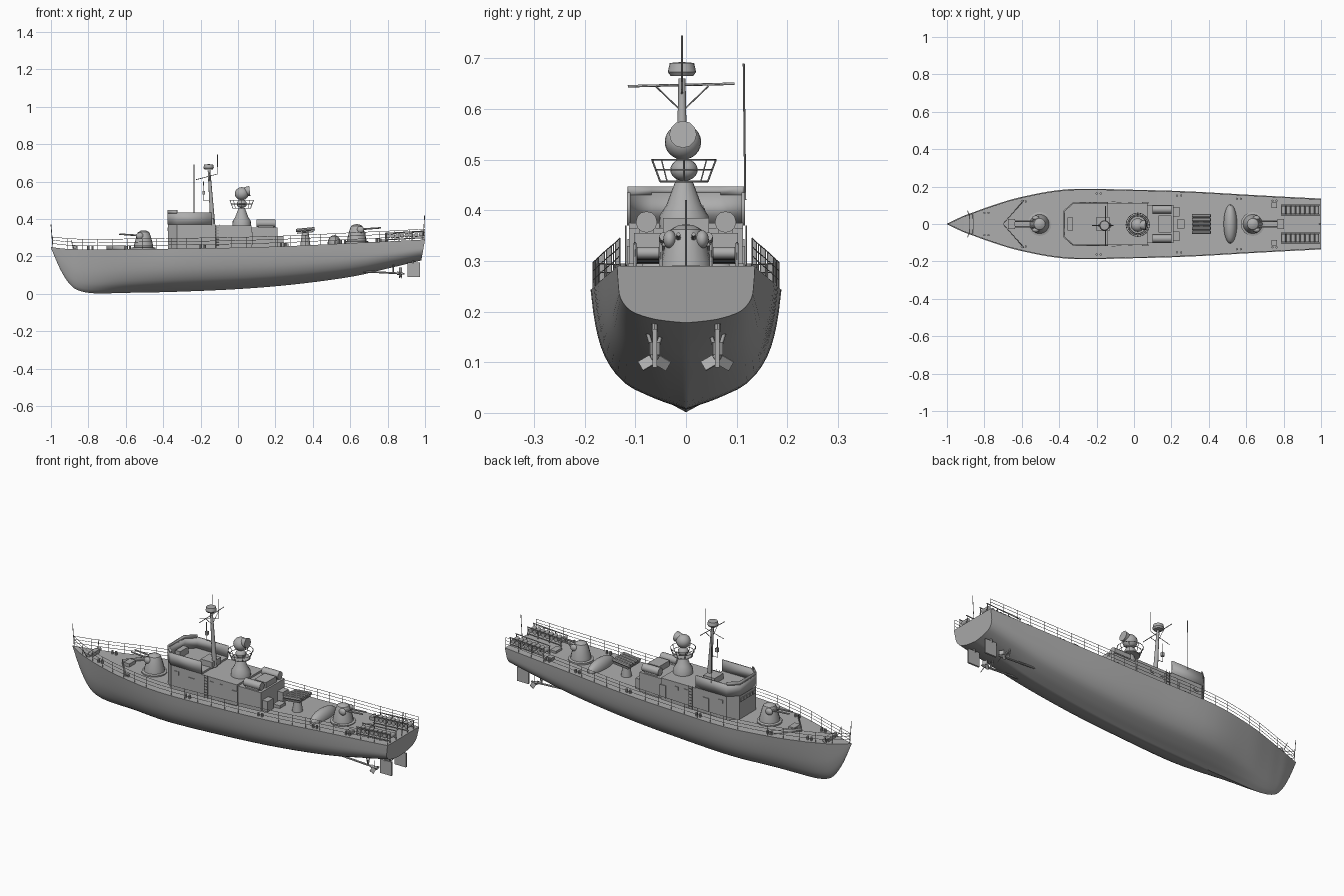
import bpy, bmesh, math
from mathutils import Vector, Matrix

cube = bpy.data.objects.get("Cube")
if cube:
    bpy.data.objects.remove(cube)

grey = bpy.data.materials.new("hull_grey")
grey.use_nodes = True
grey.diffuse_color = (0.42, 0.42, 0.42, 1)
grey.node_tree.nodes["Principled BSDF"].inputs["Base Color"].default_value = grey.diffuse_color
SIDES = (-1, 1)


def link(name, data):
    obj = bpy.data.objects.new(name, data)
    bpy.context.collection.objects.link(obj)
    data.materials.append(grey)
    return obj


def finish(name, bm):
    bmesh.ops.recalc_face_normals(bm, faces=bm.faces)
    mesh = bpy.data.meshes.new(name)
    bm.to_mesh(mesh)
    bm.free()
    return link(name, mesh)


def box(name, x, y, z, size, tilt=0):
    """Box centred on x, y with its underside at z."""
    bm = bmesh.new()
    m = Matrix.Translation((x, y, z + size[2] / 2)) @ Matrix.Rotation(tilt, 4, 'Y')
    bmesh.ops.create_cube(bm, size=1, matrix=m @ Matrix.Diagonal((*size, 1)))
    return finish(name, bm)


def rod(name, a, b, r0, r1=None, n=12):
    """Tapered cylinder from point a to point b."""
    a, b = Vector(a), Vector(b)
    turn = (b - a).to_track_quat('Z', 'Y').to_matrix().to_4x4()
    bm = bmesh.new()
    bmesh.ops.create_cone(bm, cap_ends=True, segments=n, radius1=r0, radius2=r0 if r1 is None else r1,
                          depth=(b - a).length, matrix=Matrix.Translation((a + b) / 2) @ turn)
    return finish(name, bm)


def ball(name, centre, size):
    bm = bmesh.new()
    bmesh.ops.create_uvsphere(bm, u_segments=20, v_segments=12, radius=1,
                              matrix=Matrix.Translation(centre) @ Matrix.Diagonal((*size, 1)))
    return finish(name, bm)


def wires(name, lines, r=0.0013):
    cu = bpy.data.curves.new(name, 'CURVE')
    cu.dimensions = '3D'
    cu.bevel_depth, cu.bevel_resolution = r, 0
    for pts in lines:
        sp = cu.splines.new('POLY')
        sp.points.add(len(pts) - 1)
        for p, co in zip(sp.points, pts):
            p.co = (*co, 1)
    return link(name, cu)


def prism(name, outline, z0, z1):
    bm = bmesh.new()
    face = bm.faces.new([bm.verts.new((x, y, z0)) for x, y in outline])
    top = bmesh.ops.extrude_face_region(bm, geom=[face])["geom"]
    bmesh.ops.translate(bm, vec=(0, 0, z1 - z0), verts=[v for v in top if isinstance(v, bmesh.types.BMVert)])
    return finish(name, bm)


def wall(name, line, z0, z1, thick):
    bm = bmesh.new()
    cols = [[bm.verts.new((x, y, z)) for z in (z0, z1)] for x, y in line]
    for a, b in zip(cols, cols[1:]):
        bm.faces.new((a[0], b[0], b[1], a[1]))
    mod = finish(name, bm).modifiers.new("thickness", 'SOLIDIFY')
    mod.thickness, mod.offset = thick, 0


def lathe(name, x, y, z, profile, n=20):
    bm = bmesh.new()
    vs = [bm.verts.new((x + r, y, z + h)) for r, h in profile]
    es = [bm.edges.new(p) for p in zip(vs, vs[1:])]
    bmesh.ops.spin(bm, geom=vs + es, cent=(x, y, z), axis=(0, 0, 1), angle=math.tau, steps=n)
    bmesh.ops.remove_doubles(bm, verts=bm.verts, dist=0.0002)
    return finish(name, bm)


def smooth_rows(rows, n):
    """Catmull-Rom resampling of rows of numbers."""
    out = []
    for i in range(len(rows) - 1):
        quad = [rows[max(0, i - 1)], rows[i], rows[i + 1], rows[min(len(rows) - 1, i + 2)]]
        for k in range(n):
            t = k / n
            out.append([b + 0.5 * t * (c - a + t * (2*a - 5*b + 4*c - d + t * (3*(b - c) + d - a)))
                        for a, b, c, d in zip(*quad)])
    return out + [list(rows[-1])]


# Hull: x, keel height, deck height, half width, fullness (0 bow, 1 middle, 2 stern)
stations = smooth_rows([
    (-1, .245, .25, .001, 0), (-.95, .13, .243, .026, 0), (-.9, .052, .239, .048, .1),
    (-.85, .017, .237, .066, .2), (-.76, .002, .236, .098, .4), (-.6, .005, .238, .145, .7),
    (-.35, .01, .241, .186, 1), (0, .025, .247, .183, 1), (.3, .05, .256, .174, 1.2),
    (.6, .09, .271, .157, 1.5), (.8, .135, .28, .146, 1.8), (.98, .178, .29, .136, 2)], 5)
# Section: height share, then half-width share for bow, middle and stern
section = smooth_rows([(0, 0, 0, 0), (.03, .12, .12, .27), (.085, .25, .34, .53), (.21, .43, .65, .8),
                       (.43, .65, .85, .95), (.7, .83, .95, .985), (1, 1, 1, 1)], 3)


def edge(x, inset=0.005):
    """Half width and height of the deck edge at x."""
    for a, b in zip(stations, stations[1:]):
        if x <= b[0]:
            break
    t = min(1, max(0, (x - a[0]) / (b[0] - a[0])))
    return max(0, a[3] + t * (b[3] - a[3]) - inset), a[2] + t * (b[2] - a[2])


def deck(x):
    return edge(x)[1]


bm = bmesh.new()
rings = []
for x, keel, top, half, full in stations:
    k = min(1, int(full))
    f = full - k
    side = []
    for row in section:
        w = half * (row[1 + k] * (1 - f) + row[2 + k] * f)
        rake = 0.02 * row[0] * max(0, (x - .8) / .18)
        side.append((x + rake, w, keel + row[0] * (top - keel)))
    pts = [(a, -b, c) for a, b, c in reversed(side)] + side[1:]
    rings.append([bm.verts.new(p) for p in pts])
for a, b in zip(rings, rings[1:]):
    for i in range(len(a)):
        j = (i + 1) % len(a)
        bm.faces.new((a[i], a[j], b[j], b[i]))
bm.faces.new(rings[0])
bm.faces.new(rings[-1])
finish("hull", bm)

# Guard rails and staffs
for s in SIDES:
    xs = [-.99 + i * .0795 for i in range(26)]
    lines = [[(x, s * edge(x)[0], deck(x) + h) for x in xs] for h in (.02, .038, .055)]
    lines += [[(x, s * edge(x)[0], deck(x) + h) for h in (0, .055)] for x in xs]
    wires("guard_rail", lines)
wires("bow_staff", [[(-.99, 0, .25), (-1, 0, .37)]], .002)
wires("stern_staff", [[(.99, 0, .29), (.998, 0, .42)]], .002)

# Superstructure
well = [(-.14, -.113), (-.325, -.113), (-.373, -.07), (-.373, .07), (-.325, .113), (-.14, .113)]
prism("bridge", well, .22, .375)
wall("bridge_bulwark", well, .37, .435, .007)
wall("bridge_windscreen", well[1:5], .43, .447, .007)
box("middle_house", -.035, 0, .22, (.215, .226, .145))
box("after_house", .14, 0, .22, (.14, .205, .135))
box("after_cabinet", .165, 0, .355, (.07, .09, .03))
box("mast_house", -.165, 0, .37, (.07, .075, .035))
box("chart_table", -.34, 0, .375, (.03, .07, .035))
for s in SIDES:
    rod("raft_canister", (.1, s * .078, .377), (.2, s * .078, .377), .021)
    box("roof_locker", .15, s * .078, .35, (.08, .03, .03))
    box("ready_locker", .225, s * .065, .25, (.035, .05, .06))
    for x in (-.2, .06):
        box("side_door", x, s * .1135, .26, (.035, .006, .07))
    for x in (-.29, -.08, -.02):
        box("side_window", x, s * .1135, .325, (.025, .005, .018))
    ladder = [[(-.12 + d, s * .119, z) for z in (.245, .37)] for d in (0, .02)]
    ladder += [[(-.12, s * .119, .26 + i * .016), (-.1, s * .119, .26 + i * .016)] for i in range(7)]
    wires("side_ladder", ladder)
for i in range(-2, 3):
    box("front_window", -.374, i * .027, .335, (.006, .02, .018))

# Mast, radar and aerials
rod("mast", (-.135, -.008, .37), (-.155, -.008, .66), .013, .007)
lathe("mast_radar", -.157, -.008, .665, [(0, 0), (.022, 0), (.028, .008), (.024, .026), (0, .028)])
wires("mast_yard", [[(-.153, -.115, .645), (-.153, .096, .65)]], .0025)
wires("yard_braces", [[(-.15, s * .052 - .008, .645), (-.15, -.008, .595)] for s in SIDES], .0015)
wires("mast_arms", [[(-.225, -.008, .61), (-.11, -.008, .64), (-.11, -.008, .745)],
                    [(-.185, -.008, .6), (-.185, -.008, .5), (-.145, -.008, .5)]], .002)
box("mast_lamp", -.183, -.008, .53, (.014, .014, .02))
wires("whip_aerial", [[(-.235, .117, .42), (-.235, .114, .69)]], .002)

# Fire director with its railed platform
lathe("director_tower", .02, -.004, .36, [(.05, 0), (.048, .03), (.035, .05), (.018, .095), (0, .095)])
lathe("director_platform", .02, -.004, .455, [(0, 0), (.045, 0), (.045, .004), (0, .004)])
ball("director_seat", (.02, -.004, .48), (.027, .027, .022))
ball("director_dome", (.02, -.006, .535), (.037, .036, .035))
rod("director_dish", (.02, -.006, .545), (.063, -.006, .55), .02, .027)


def ring(r, z):
    return [(.02 + r * math.cos(a * math.tau / 16), -.004 + r * math.sin(a * math.tau / 16), z) for a in range(17)]


low, mid, high = ring(.047, .457), ring(.055, .48), ring(.063, .5)
wires("director_rail", [low, mid, high] + [[low[i], high[i]] for i in range(0, 16, 2)], .0018)

# Twin gun mounts fore and aft
for name, x, d in (("forward", -.505, -1), ("after", .635, 1)):
    z = deck(x)
    lathe(name + "_gun_mount", x, 0, z - .005, [(.064, 0), (.064, .012), (.052, .015), (.05, .03), (.038, .075),
                                                (.03, .095), (.015, .103), (0, .105)], 16)
    for s in SIDES:
        rod(name + "_barrel", (x + d * .02, s * .015, z + .072), (x + d * .13, s * .015, z + .08), .005, .004, 8)
        ball(name + "_gun_ear", (x + d * .02, s * .032, z + .07), (.02, .013, .018))
    box(name + "_gun_hatch", x + d * .15, 0, z, (.035, .055, .018))

# Deck fittings
z = deck(-.65)
wall("breakwater", [(-.59, -.125), (-.7, 0), (-.59, .125)], z - .01, z + .018, .004)
box("anchor_winch", -.87, 0, .235, (.025, .06, .022))
box("deck_hatch", .25, 0, .25, (.04, .05, .02))
for s in SIDES:
    rod("anchor_drum", (-.87, s * .03, .25), (-.87, s * .05, .25), .01)
    wires("anchor_davit", [[(-.88, s * .045, .235), (-.89, s * .07, .285)]], .002)
    for x in (-.8, -.6, -.2, .23, .55, .74):
        y = s * (edge(x)[0] - .02)
        for dx in (0, .022):
            rod("bollard", (x + dx, y, deck(x) - .005), (x + dx, y, deck(x) + .018), .006, n=8)
    box("deck_vent", .75, s * .1, deck(.75) - .005, (.03, .03, .022))
rod("launcher_pedestal", (.36, 0, .25), (.36, 0, .34), .028, .016)
box("launcher_tray", .36, 0, .325, (.09, .1, .006), -.1)
for i in range(5):
    y = -.044 + i * .022
    rod("launcher_tube", (.31, y, .338), (.41, y, .348), .009, n=8)
ball("upturned_dinghy", (.515, 0, .268), (.036, .105, .045))

# Stern racks holding drums
for s in SIDES:
    y = s * .075
    rails = [[(.785, y + d, .278 + h), (.995, y + d, .29 + h)] for d in (-.026, .026) for h in (.01, .045)]
    rails += [[(x, y + d, deck(x)), (x, y + d, deck(x) + .045)] for d in (-.026, .026) for x in (.79, .86, .93, .99)]
    wires("stern_rack", rails, .003)
    for i in range(8):
        x = .8 + i * .0255
        rod("rack_drum", (x, y - .022, deck(x) + .026), (x, y + .022, deck(x) + .026), .0115)

# Running gear
for s in SIDES:
    y = s * .062
    rod("propeller_shaft", (.56, y, .125), (.88, y, .108), .005, n=8)
    rod("propeller_hub", (.85, y, .11), (.89, y, .107), .009, .004)
    wires("shaft_bracket", [[(.83, y, .11), (.83, y + d, .18)] for d in (-.02, .02)], .004)
    bm = bmesh.new()
    for k in range(3):
        m = (Matrix.Translation((.87, y, .108)) @ Matrix.Rotation(k * math.tau / 3, 4, 'X')
             @ Matrix.Translation((0, 0, .019)) @ Matrix.Rotation(.6, 4, 'Z'))
        bmesh.ops.create_cube(bm, size=1, matrix=m @ Matrix.Diagonal((.003, .024, .026, 1)))
    finish("propeller_blades", bm)
    box("rudder", .94, y, .09, (.068, .009, .076))
    rod("rudder_stock", (.935, y, .16), (.935, y, .2), .006, n=8)

# Smooth shading with sharp edges kept
bpy.ops.object.select_all(action='DESELECT')
for obj in bpy.context.collection.objects:
    if obj.type == 'MESH' and grey.name in obj.data.materials:
        obj.select_set(True)
        bpy.context.view_layer.objects.active = obj
bpy.ops.object.shade_smooth_by_angle(angle=math.radians(35))
